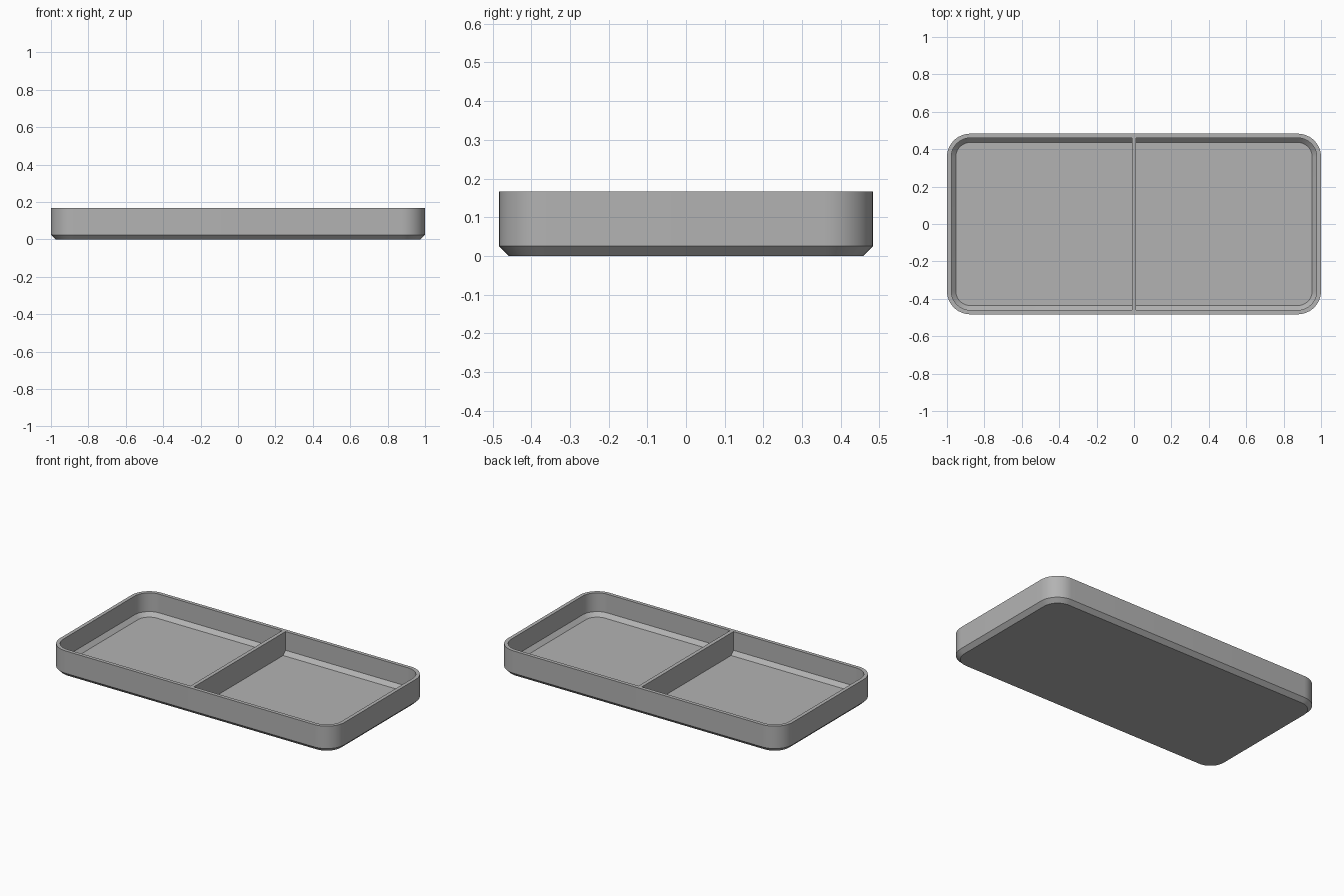
import bpy, bmesh, math

if "Cube" in bpy.data.objects:
    bpy.data.objects.remove(bpy.data.objects["Cube"])

HALF_X, HALF_Y, HEIGHT = 1.0, 0.483, 0.167
RADIUS, SEGMENTS = 0.125, 12

grey = bpy.data.materials.new("mid grey")
grey.diffuse_color = (0.45, 0.45, 0.45, 1)
grey.use_nodes = True
grey.node_tree.nodes["Principled BSDF"].inputs["Base Color"].default_value = grey.diffuse_color


def rounded_ring(bm, inset, z):
    """Rounded rectangle, offset inwards from the outer wall."""
    r = RADIUS - inset
    ring = []
    for i, (sx, sy) in enumerate([(1, 1), (-1, 1), (-1, -1), (1, -1)]):
        for s in range(SEGMENTS + 1):
            a = math.pi / 2 * (i + s / SEGMENTS)
            ring.append(bm.verts.new((sx * (HALF_X - RADIUS) + r * math.cos(a),
                                      sy * (HALF_Y - RADIUS) + r * math.sin(a), z)))
    return ring


def finish(bm, name):
    bmesh.ops.recalc_face_normals(bm, faces=bm.faces)
    mesh = bpy.data.meshes.new(name)
    bm.to_mesh(mesh)
    bm.free()
    mesh.materials.append(grey)
    obj = bpy.data.objects.new(name, mesh)
    bpy.context.collection.objects.link(obj)
    bpy.ops.object.select_all(action='DESELECT')
    obj.select_set(True)
    bpy.context.view_layer.objects.active = obj
    bpy.ops.object.shade_smooth_by_angle(angle=math.radians(30))


# Tray shell: underside, outer chamfer, wall, rim, inner wall, inner chamfer, floor
bm = bmesh.new()
profile = [(0.025, 0), (0, 0.025), (0, HEIGHT), (0.023, HEIGHT), (0.023, 0.048), (0.047, 0.024)]
rings = [rounded_ring(bm, inset, z) for inset, z in profile]
for low, high in zip(rings, rings[1:]):
    for i in range(len(low)):
        j = (i + 1) % len(low)
        bm.faces.new((low[i], low[j], high[j], high[i]))
bm.faces.new(rings[0])
bm.faces.new(rings[-1])
finish(bm, "tray")

# Divider across the middle, fitted between the long walls, ends follow the chamfer
bm = bmesh.new()
y = HALF_Y - 0.023
outline = [(-y, HEIGHT), (-y, 0.048), (-y + 0.024, 0.024),
           (y - 0.024, 0.024), (y, 0.048), (y, HEIGHT)]
sides = [[bm.verts.new((x, py, pz)) for py, pz in outline] for x in (-0.012, 0.012)]
for side in sides:
    bm.faces.new(side)
for i in range(len(outline)):
    j = (i + 1) % len(outline)
    bm.faces.new((sides[0][i], sides[0][j], sides[1][j], sides[1][i]))
finish(bm, "divider")
